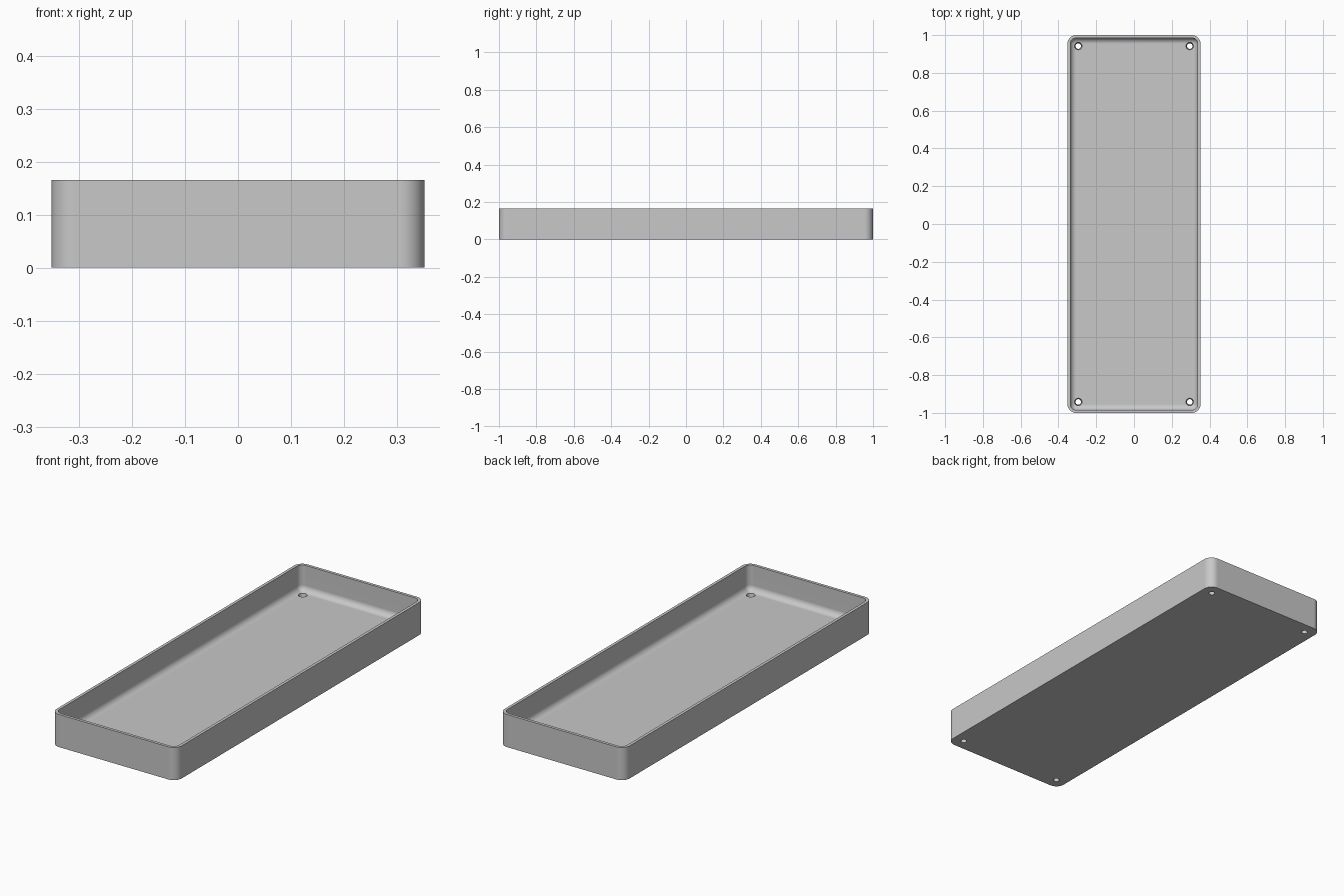
import bpy, bmesh
from math import sin, cos, pi, radians

if "Cube" in bpy.data.objects:
    bpy.data.objects.remove(bpy.data.objects["Cube"], do_unlink=True)

HALF_X, HALF_Y, HEIGHT = 0.352, 1.0, 0.166
CORNER, WALL, FLOOR, FILLET = 0.045, 0.015, 0.035, 0.03
STEPS = 8

grey = bpy.data.materials.new("light grey")
grey.use_nodes = True
grey.diffuse_color = (0.58, 0.58, 0.58, 1)
grey.node_tree.nodes["Principled BSDF"].inputs["Base Color"].default_value = grey.diffuse_color


def rounded_loop(bm, inset, z):
    """Rounded rectangle of vertices, inset from the outer outline."""
    r = max(CORNER - inset, 0.003)
    cx, cy = HALF_X - inset - r, HALF_Y - inset - r
    verts = []
    for q, (sx, sy) in enumerate(((1, 1), (-1, 1), (-1, -1), (1, -1))):
        for i in range(STEPS + 1):
            a = (q + i / STEPS) * pi / 2
            verts.append(bm.verts.new((sx * cx + r * cos(a), sy * cy + r * sin(a), z)))
    return verts


# Tray: outer wall, flat rim, inner wall and filleted floor
profile = [(0, 0), (0, HEIGHT), (WALL, HEIGHT)]
for i in range(STEPS + 1):
    a = i / STEPS * pi / 2
    profile.append((WALL + FILLET * (1 - cos(a)), FLOOR + FILLET * (1 - sin(a))))

bm = bmesh.new()
loops = [rounded_loop(bm, d, z) for d, z in profile]
for low, high in zip(loops, loops[1:]):
    for i in range(len(low)):
        j = (i + 1) % len(low)
        bm.faces.new((low[i], low[j], high[j], high[i]))
bm.faces.new(loops[0][::-1])
bm.faces.new(loops[-1])
bmesh.ops.recalc_face_normals(bm, faces=bm.faces)
mesh = bpy.data.meshes.new("tray")
bm.to_mesh(mesh)
bm.free()
mesh.materials.append(grey)
tray = bpy.data.objects.new("tray", mesh)
bpy.context.collection.objects.link(tray)

# Four screw holes, slightly wider at the top
cutters = []
for sx in (-1, 1):
    for sy in (-1, 1):
        bpy.ops.mesh.primitive_cone_add(vertices=32, radius1=0.013, radius2=0.022, depth=0.06,
                                        location=(sx * 0.295, sy * 0.942, 0.02))
        cutter = bpy.context.object
        cutter.name = "hole_cutter"
        cutter.hide_render = True
        cutter.data.materials.append(grey)
        cut = tray.modifiers.new("hole", "BOOLEAN")
        cut.object = cutter
        cut.solver = "EXACT"
        cutters.append(cutter)

bpy.ops.object.select_all(action="DESELECT")
tray.select_set(True)
bpy.context.view_layer.objects.active = tray
for mod in list(tray.modifiers):
    bpy.ops.object.modifier_apply(modifier=mod.name)
for cutter in cutters:
    bpy.data.objects.remove(cutter, do_unlink=True)

# Smooth corners and fillets, crisp rim and flat floor
bpy.ops.object.shade_smooth_by_angle(angle=radians(30))
weighted = tray.modifiers.new("flat_floor", "WEIGHTED_NORMAL")
weighted.keep_sharp = True
